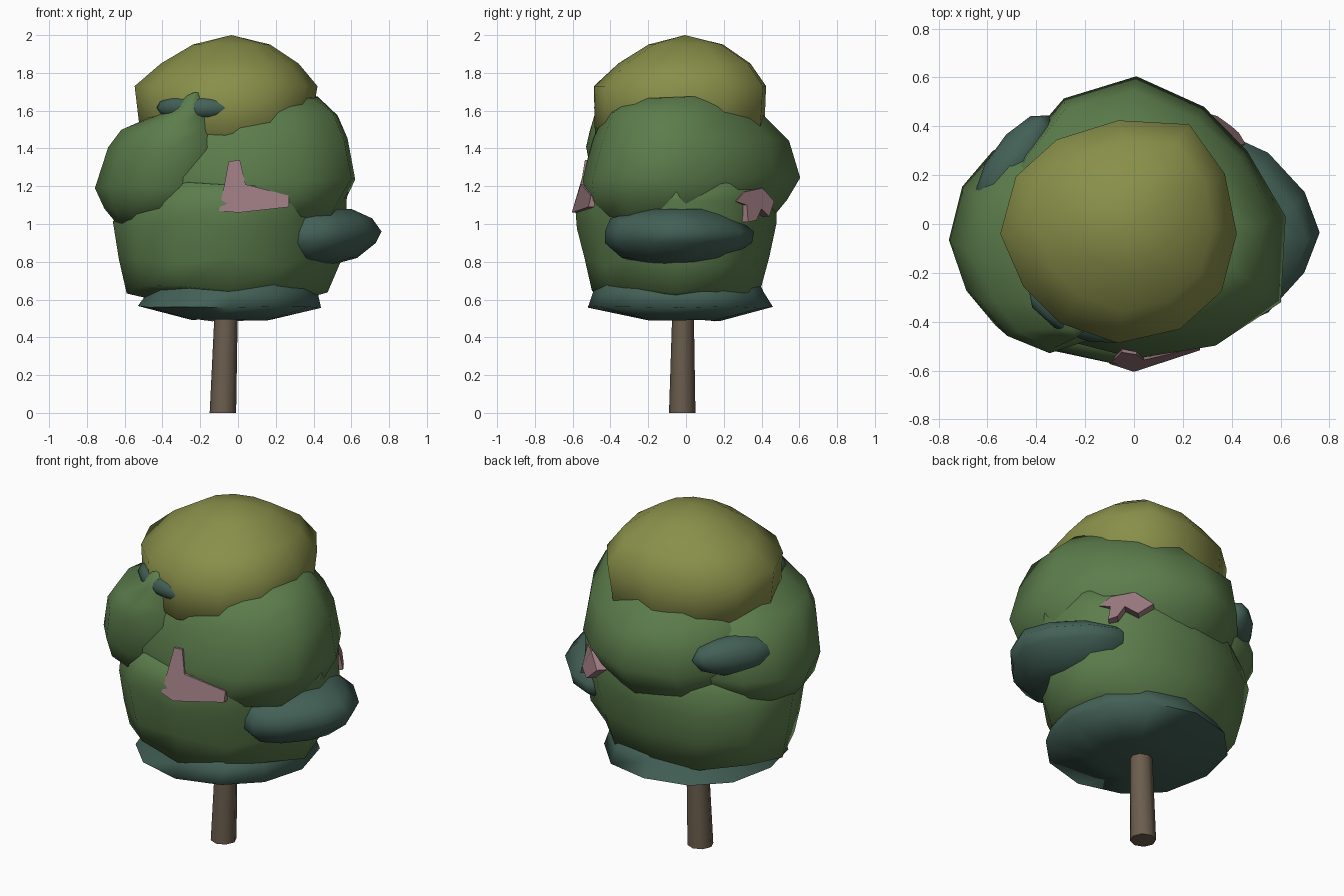
import bpy, bmesh, math, random
from mathutils import Matrix, Vector

if "Cube" in bpy.data.objects:
    bpy.data.objects.remove(bpy.data.objects["Cube"])

random.seed(4)


def material(name, rgb):
    m = bpy.data.materials.new(name)
    m.diffuse_color = (*rgb, 1)
    m.use_nodes = True
    m.node_tree.nodes["Principled BSDF"].inputs["Base Color"].default_value = m.diffuse_color
    return m


YELLOW = material("olive yellow", (0.25, 0.275, 0.068))
GREEN = material("leaf green", (0.107, 0.205, 0.072))
TEAL = material("dark teal", (0.056, 0.118, 0.095))
PINK = material("dusty pink", (0.33, 0.195, 0.216))
BARK = material("bark brown", (0.145, 0.110, 0.075))


def finish(bm, name, mat, angle=50):
    bmesh.ops.recalc_face_normals(bm, faces=bm.faces)
    me = bpy.data.meshes.new(name)
    bm.to_mesh(me)
    bm.free()
    ob = bpy.data.objects.new(name, me)
    bpy.context.collection.objects.link(ob)
    me.materials.append(mat)
    bpy.ops.object.select_all(action='DESELECT')
    ob.select_set(True)
    bpy.context.view_layer.objects.active = ob
    bpy.ops.object.shade_smooth_by_angle(angle=math.radians(angle))
    return ob


def clump(name, mat, rings, tip=0.0, n=12, dents=(), power=0.92, jitter=0.03, dz=0.0, angle=75):
    """Loft of rings (z, x0, x1, y0, y1); dents are (degrees, amount), negative for bumps."""
    bm = bmesh.new()
    loops = []
    for z, x0, x1, y0, y1 in rings:
        cx, cy = (x0 + x1) / 2, (y0 + y1) / 2
        loop = []
        for i in range(n):
            a = 2 * math.pi * i / n
            c, s = math.cos(a), math.sin(a)
            k = 1.0 if min(abs(c), abs(s)) < 0.01 else 1 - random.random() * jitter
            for deg, amt in dents:
                k *= 1 - amt * max(0, math.cos(a - math.radians(deg))) ** 8
            px = math.copysign(abs(c) ** power, c) * (x1 - x0) / 2 * k
            py = math.copysign(abs(s) ** power, s) * (y1 - y0) / 2 * k
            loop.append(bm.verts.new((cx + px, cy + py, z + random.uniform(-dz, dz))))
        loops.append(loop)
    for a, b in zip(loops, loops[1:]):
        for i in range(n):
            j = (i + 1) % n
            bm.faces.new((a[i], a[j], b[j], b[i]))
    # close both ends, with a raised point on top
    bm.faces.new(loops[0])
    z, x0, x1, y0, y1 = rings[-1]
    top = bm.verts.new(((x0 + x1) / 2, (y0 + y1) / 2, z + tip))
    for i in range(n):
        bm.faces.new((loops[-1][i], loops[-1][(i + 1) % n], top))
    return finish(bm, name, mat, angle)


def tuft(name, mat, loc, size, deg):
    """Flattened low-poly ball; size is radial, tangential, vertical."""
    bm = bmesh.new()
    bmesh.ops.create_icosphere(bm, subdivisions=2, radius=1)
    bm.transform(Matrix.Translation(loc) @ Matrix.Rotation(math.radians(deg), 4, 'Z')
                 @ Matrix.Diagonal((*size, 1)))
    return finish(bm, name, mat)


def patch(name, mat, pts, deg, dist):
    """Outline of (sideways, z) points standing out of the foliage."""
    a = math.radians(deg)
    n, t = Vector((math.cos(a), math.sin(a), 0)), Vector((-math.sin(a), math.cos(a), 0))
    bm = bmesh.new()
    front = [bm.verts.new(n * (dist - 0.24 * (z - 1.06) - 0.3 * abs(u)) + t * u + Vector((0, 0, z)))
             for u, z in pts]
    back = [bm.verts.new(v.co - n * 0.12) for v in front]
    bm.faces.new(front)
    bm.faces.new(back[::-1])
    for i in range(len(pts)):
        j = (i + 1) % len(pts)
        bm.faces.new((front[i], back[i], back[j], front[j]))
    return finish(bm, name, mat, 30)


# Trunk
clump("trunk", BARK, [(0, -0.15, -0.01, -0.09, 0.05), (0.62, -0.12, 0.0, -0.07, 0.04)],
      n=8, power=1, jitter=0, angle=60)

# Dark skirt under the crown
clump("bottom_skirt", TEAL, [
    (0.49, -0.24, 0.18, -0.22, 0.18), (0.56, -0.53, 0.44, -0.52, 0.46),
    (0.64, -0.48, 0.42, -0.49, 0.41), (0.71, -0.44, 0.38, -0.46, 0.38)], dz=0.006, angle=100)

# Main foliage
clump("lower_foliage", GREEN, [
    (0.62, -0.44, 0.36, -0.41, 0.33), (0.65, -0.57, 0.48, -0.50, 0.39),
    (0.80, -0.61, 0.55, -0.54, 0.44), (1.00, -0.64, 0.58, -0.58, 0.48),
    (1.10, -0.60, 0.58, -0.59, 0.48), (1.20, -0.54, 0.59, -0.56, 0.46),
    (1.27, -0.30, 0.35, -0.30, 0.30)],
    0.05, dents=[(-42, 0.12), (155, -0.08)], dz=0.025)
clump("upper_foliage", GREEN, [
    (0.98, -0.40, 0.42, -0.38, 0.38), (1.04, -0.50, 0.49, -0.49, 0.46),
    (1.12, -0.55, 0.54, -0.54, 0.54), (1.24, -0.58, 0.60, -0.55, 0.61),
    (1.45, -0.56, 0.56, -0.49, 0.55), (1.58, -0.46, 0.51, -0.42, 0.41),
    (1.67, -0.32, 0.41, -0.30, 0.31)], 0.02, dents=[(45, 0.13), (144, 0.08), (-31, -0.15)],
    dz=0.012)
clump("left_foliage", GREEN, [
    (0.98, -0.62, -0.42, -0.22, 0.08), (1.08, -0.71, -0.10, -0.44, 0.28),
    (1.20, -0.76, 0.0, -0.49, 0.36), (1.40, -0.69, 0.0, -0.53, 0.32),
    (1.50, -0.62, -0.04, -0.51, 0.24), (1.60, -0.41, -0.10, -0.475, 0.10),
    (1.69, -0.29, -0.18, -0.45, -0.20)], 0.01, n=12, dz=0.012, dents=[(222, 0.07)])

# Yellow crown cap
clump("crown_cap", YELLOW, [
    (1.42, -0.40, 0.28, -0.40, 0.34), (1.48, -0.52, 0.38, -0.485, 0.40),
    (1.73, -0.55, 0.42, -0.49, 0.41), (1.85, -0.41, 0.32, -0.36, 0.33),
    (1.95, -0.24, 0.17, -0.20, 0.19)], 0.05, dents=[(56, -0.14), (225, 0.09)])

# Dark side tufts
clump("right_tuft", TEAL, [
    (0.79, 0.26, 0.52, -0.20, 0.12), (0.82, 0.14, 0.63, -0.34, 0.22),
    (0.90, 0.06, 0.73, -0.43, 0.35), (0.96, 0.04, 0.76, -0.43, 0.36),
    (1.03, 0.08, 0.71, -0.40, 0.27), (1.08, 0.26, 0.60, -0.22, 0.15)],
    power=1.25, jitter=0.02)
tuft("back_left_tuft", TEAL, (-0.49, 0.25, 1.33), (0.10, 0.24, 0.11), 144)
tuft("front_left_tuft", TEAL, (-0.22, -0.355, 1.615), (0.11, 0.23, 0.075), -113)

# Pink blossom patches
patch("front_blossom", PINK, [
    (-0.10, 1.07), (0.0, 1.06), (0.27, 1.09), (0.27, 1.15), (0.04, 1.21),
    (0.01, 1.34), (-0.05, 1.33), (-0.07, 1.22)], -90, 0.605)
patch("back_blossom", PINK, [
    (-0.14, 1.12), (-0.08, 1.10), (-0.09, 1.01), (-0.04, 1.02), (0.0, 1.08),
    (0.07, 1.04), (0.15, 1.12), (0.05, 1.19), (-0.08, 1.17)], 45, 0.57)
